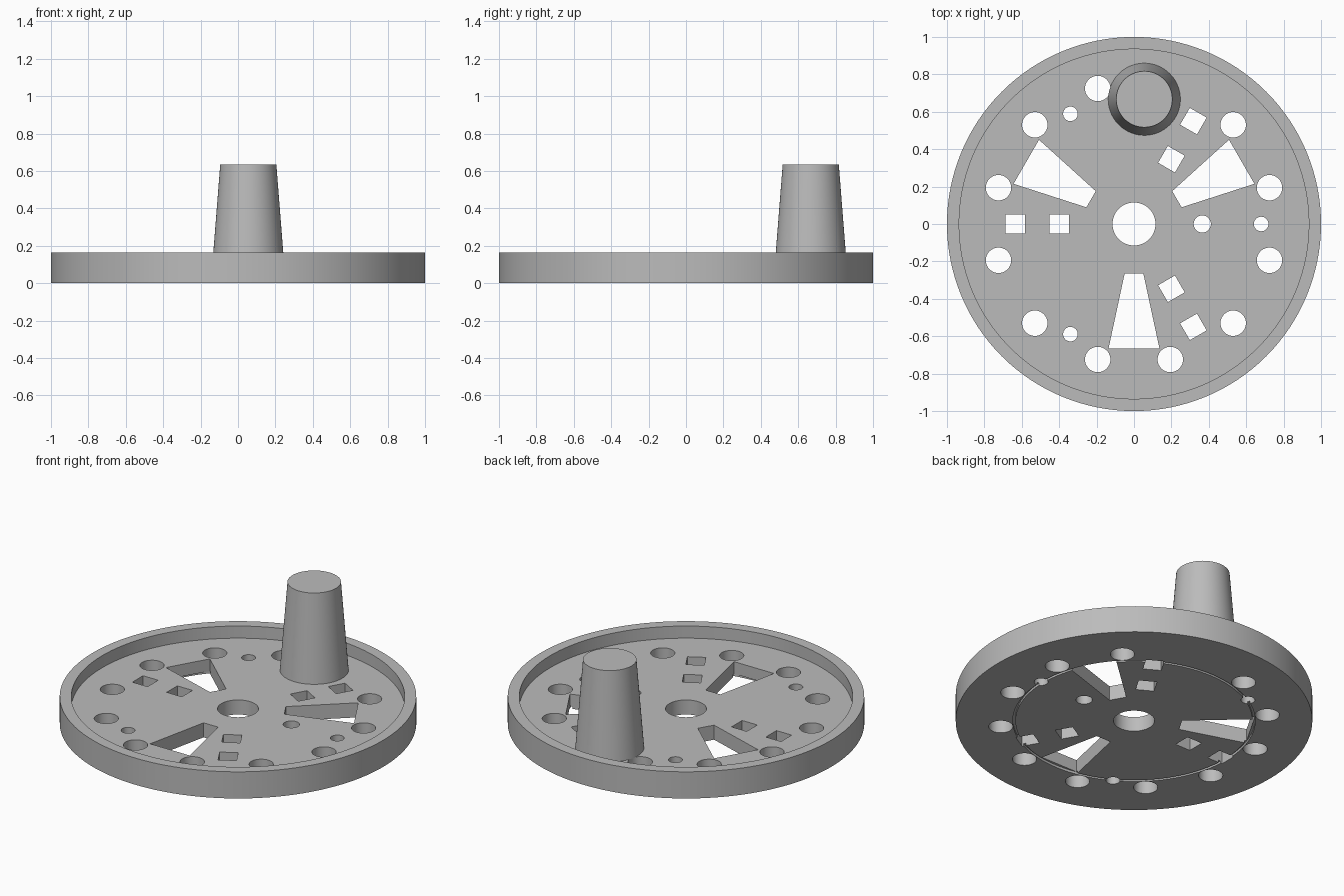
import bpy, bmesh
from math import cos, sin, pi, radians

if "Cube" in bpy.data.objects:
    bpy.data.objects.remove(bpy.data.objects["Cube"], do_unlink=True)

grey = bpy.data.materials.new("plain_grey")
grey.use_nodes = True
colour = (0.5, 0.5, 0.5, 1)
grey.diffuse_color = colour
grey.node_tree.nodes["Principled BSDF"].inputs["Base Color"].default_value = colour


def make_object(name, bm):
    bmesh.ops.recalc_face_normals(bm, faces=bm.faces)
    mesh = bpy.data.meshes.new(name)
    bm.to_mesh(mesh)
    bm.free()
    mesh.materials.append(grey)
    obj = bpy.data.objects.new(name, mesh)
    bpy.context.collection.objects.link(obj)
    return obj


def activate(obj):
    bpy.ops.object.select_all(action='DESELECT')
    obj.select_set(True)
    bpy.context.view_layer.objects.active = obj


def lathe(name, profile, steps, centre=(0, 0)):
    """Spin an (r, z) profile round z; the first and last rings are capped."""
    bm = bmesh.new()
    rings = [[bm.verts.new((centre[0] + r * cos(2 * pi * i / steps),
                            centre[1] + r * sin(2 * pi * i / steps), z))
              for i in range(steps)] for r, z in profile]
    for a, b in zip(rings, rings[1:]):
        for i in range(steps):
            j = (i + 1) % steps
            bm.faces.new((a[i], a[j], b[j], b[i]))
    bm.faces.new(rings[0])
    bm.faces.new(rings[-1])
    return make_object(name, bm)


def prism(bm, outline, angle):
    """Add a tall prism cutter, its outline turned by angle degrees."""
    c, s = cos(radians(angle)), sin(radians(angle))
    low, high = [[bm.verts.new((x * c - y * s, x * s + y * c, z))
                  for x, y in outline] for z in (-0.1, 0.3)]
    bm.faces.new(low)
    bm.faces.new(high)
    n = len(outline)
    for i in range(n):
        j = (i + 1) % n
        bm.faces.new((low[i], low[j], high[j], high[i]))


def circle(distance, radius, steps=40):
    return [(distance + radius * cos(2 * pi * i / steps),
             radius * sin(2 * pi * i / steps)) for i in range(steps)]


def square(distance, half):
    return [(distance - half, -half), (distance + half, -half),
            (distance + half, half), (distance - half, half)]


# Dished wheel with a raised rim and a fine groove underneath
wheel = lathe("wheel", [(0.665, 0), (0.665, 0.015), (0.68, 0.015), (0.68, 0),
                        (1, 0), (1, 0.165), (0.935, 0.165), (0.935, 0.09)], 128)
# The groove ring starts the profile, so its first cap is the inner underside

# Holes through the wheel
cut = bmesh.new()
prism(cut, circle(0, 0.115, 64), 0)
prism(cut, circle(0.365, 0.046), 0)
for angle in (0, 120, 240):
    prism(cut, circle(0.68, 0.039), angle)
    prism(cut, [(0.265, -0.05), (0.665, -0.136),
                (0.665, 0.136), (0.265, 0.05)], angle + 30)
    for distance in (0.4, 0.635):
        prism(cut, square(distance, 0.052), angle + 60)
for angle in range(15, 360, 30):
    if angle != 75:  # the handle stands here
        prism(cut, circle(0.75, 0.068), angle)
cutter = make_object("hole_cutter", cut)
cutter.hide_render = True

activate(wheel)
holes = wheel.modifiers.new("holes", 'BOOLEAN')
holes.operation = 'DIFFERENCE'
holes.solver = 'EXACT'
holes.object = cutter
bpy.ops.object.modifier_apply(modifier="holes")
bpy.data.objects.remove(cutter, do_unlink=True)

# Tapered handle
handle = lathe("handle", [(0.193, 0.089), (0.15, 0.635)], 80, (0.055, 0.667))

for obj in (wheel, handle):
    activate(obj)
    bpy.ops.object.shade_smooth_by_angle(angle=radians(30))
